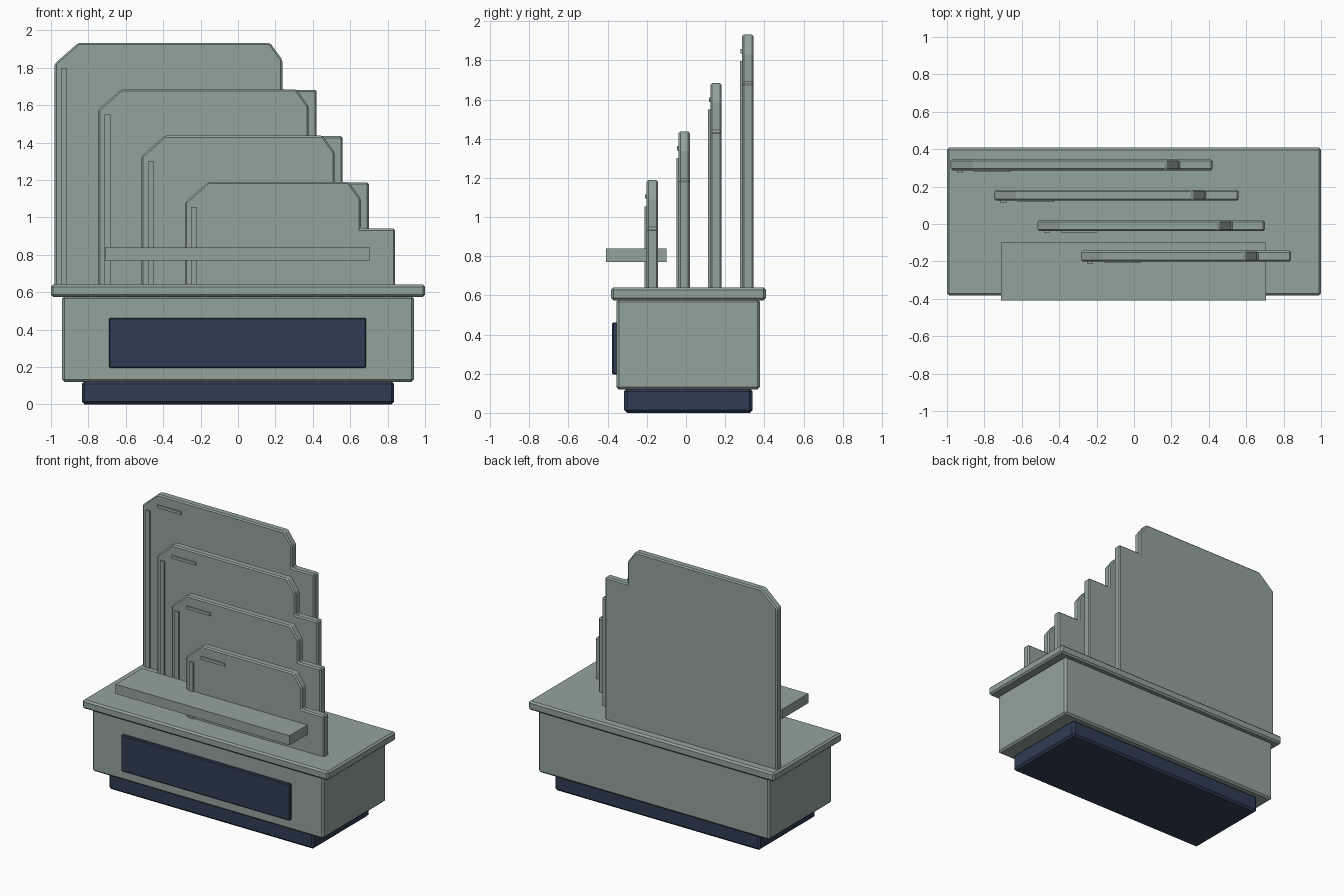
import bpy
import bmesh

if "Cube" in bpy.data.objects:
    bpy.data.objects.remove(bpy.data.objects["Cube"], do_unlink=True)


def material(name, rgb):
    mat = bpy.data.materials.new(name)
    mat.use_nodes = True
    mat.diffuse_color = (*rgb, 1)
    mat.node_tree.nodes["Principled BSDF"].inputs["Base Color"].default_value = (*rgb, 1)
    return mat


SAGE = material("sage grey", (0.29, 0.366, 0.34))
NAVY = material("dark navy", (0.028, 0.046, 0.09))


def prism(name, outline, y0, y1, mat, bevel=0):
    """Extrude an x-z outline from y0 to y1, with optional chamfered edges."""
    bm = bmesh.new()
    face = bm.faces.new([bm.verts.new((x, y0, z)) for x, z in outline])
    extruded = bmesh.ops.extrude_face_region(bm, geom=[face])["geom"]
    verts = [v for v in extruded if isinstance(v, bmesh.types.BMVert)]
    bmesh.ops.translate(bm, verts=verts, vec=(0, y1 - y0, 0))
    bmesh.ops.recalc_face_normals(bm, faces=bm.faces)
    mesh = bpy.data.meshes.new(name)
    bm.to_mesh(mesh)
    bm.free()
    mesh.materials.append(mat)
    obj = bpy.data.objects.new(name, mesh)
    bpy.context.collection.objects.link(obj)
    if bevel:
        mod = obj.modifiers.new("edge chamfer", "BEVEL")
        mod.width = bevel
        mod.segments = 1
        mod.limit_method = "ANGLE"
    return obj


def box(name, x0, x1, y0, y1, z0, z1, mat, bevel=0):
    return prism(name, [(x0, z0), (x1, z0), (x1, z1), (x0, z1)], y0, y1, mat, bevel)


# Pedestal
box("plinth", -0.835, 0.835, -0.316, 0.34, 0, 0.125, NAVY, 0.015)
box("body", -0.94, 0.94, -0.356, 0.378, 0.12, 0.58, SAGE, 0.013)
box("front_panel", -0.69, 0.685, -0.377, -0.35, 0.195, 0.462, NAVY, 0.006)
box("top_slab", -1, 1, -0.383, 0.408, 0.575, 0.64, SAGE, 0.012)
box("shelf", -0.71, 0.705, -0.408, -0.1, 0.77, 0.84, SAGE)

# Four stepped plates, from the tallest at the back to the shortest in front
for i in range(4):
    left = -0.98 + 0.232 * i
    shoulder = 0.237 + 0.14 * i
    right = shoulder + 0.183
    top = 1.932 - 0.2475 * i
    step = top - 0.25
    y = 0.316 - 0.1625 * i
    front = y - 0.029

    outline = [
        (left, 0.62), (right, 0.62), (right, step), (shoulder, step),
        (shoulder, top - 0.09), (shoulder - 0.065, top),
        (left + 0.125, top), (left, top - 0.11),
    ]
    prism(f"plate_{i + 1}", outline, front, y + 0.029, SAGE, 0.009)

    # Raised trim on the plate's front
    box(f"upright_strip_{i + 1}", left + 0.034, left + 0.065, front - 0.011, front + 0.005,
        0.63, top - 0.135, SAGE)
    box(f"short_bar_{i + 1}", left + 0.125, left + 0.32, front - 0.008, front + 0.005,
        top - 0.096, top - 0.074, SAGE)
